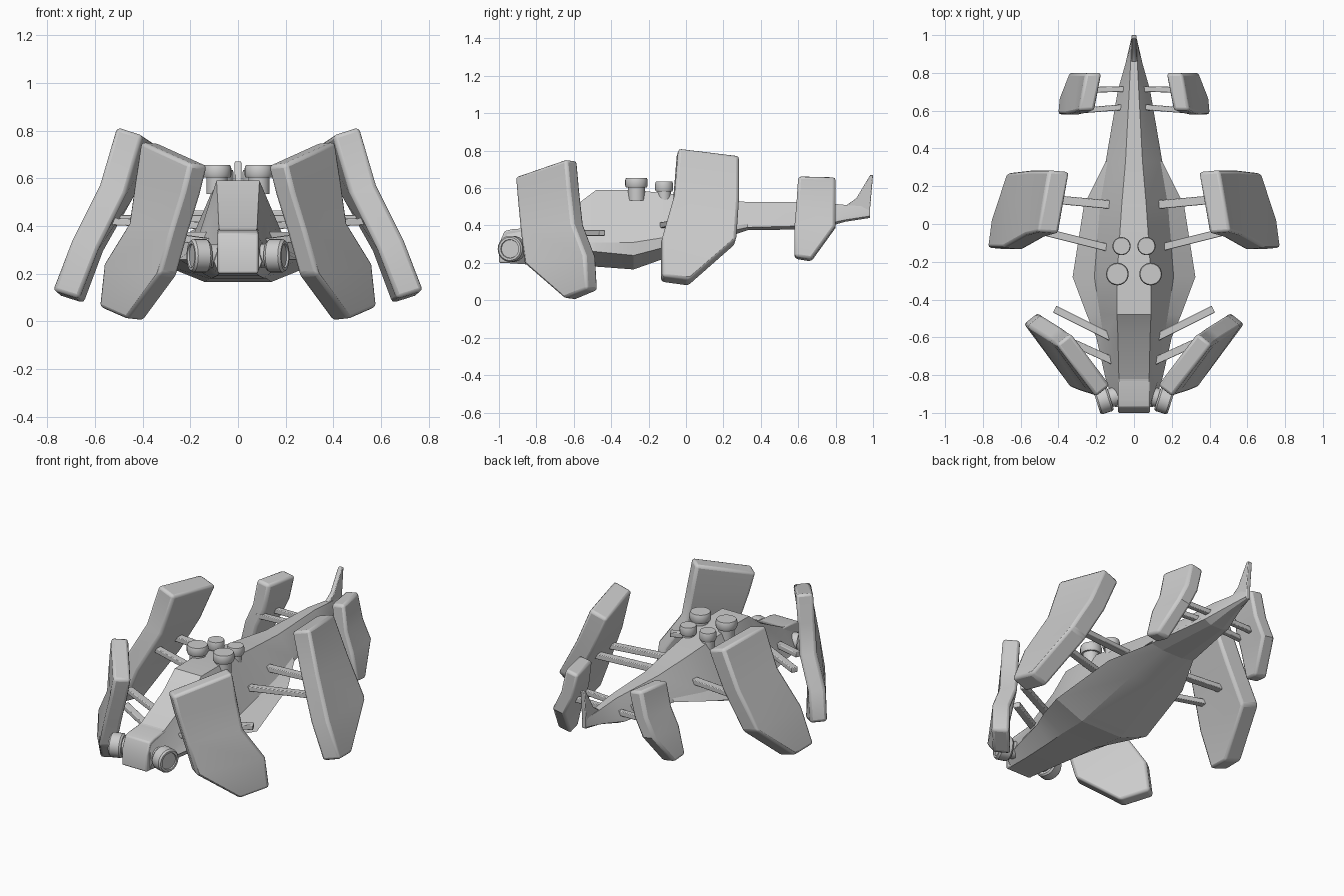
import bpy, bmesh
from math import radians
from mathutils import Vector, Matrix

cube = bpy.data.objects.get("Cube")
if cube:
    bpy.data.objects.remove(cube, do_unlink=True)

grey = bpy.data.materials.new("plain_grey")
grey.use_nodes = True
tone = (0.6, 0.6, 0.6, 1)
grey.diffuse_color = tone
for node in grey.node_tree.nodes:
    if node.type == 'BSDF_PRINCIPLED':
        node.inputs["Base Color"].default_value = tone
        node.inputs["Roughness"].default_value = 0.6


def finish(name, bm, bevel=0.0, mirror=False, angle=30):
    """Turn a bmesh into a finished object, optionally bevelled and mirrored."""
    bmesh.ops.recalc_face_normals(bm, faces=bm.faces)
    mesh = bpy.data.meshes.new(name)
    bm.to_mesh(mesh)
    bm.free()
    mesh.materials.append(grey)
    ob = bpy.data.objects.new(name, mesh)
    bpy.context.collection.objects.link(ob)
    bpy.ops.object.select_all(action='DESELECT')
    ob.select_set(True)
    bpy.context.view_layer.objects.active = ob
    bpy.ops.object.shade_smooth_by_angle(angle=radians(angle))
    if bevel:
        mod = ob.modifiers.new("soft_edges", 'BEVEL')
        mod.width = bevel
        mod.segments = 2
        mod.limit_method = 'ANGLE'
        mod.angle_limit = radians(35)
    if mirror:
        ob.modifiers.new("other_side", 'MIRROR').use_mirror_merge = False
    return ob


def loft(bm, rings):
    """Skin a list of equally long point rings and cap both ends."""
    rows = [[bm.verts.new(p) for p in ring] for ring in rings]
    n = len(rows[0])
    for a, b in zip(rows, rows[1:]):
        for i in range(n):
            j = (i + 1) % n
            bm.faces.new((a[i], a[j], b[j], b[i]))
    bm.faces.new(rows[0])
    bm.faces.new(rows[-1])


def panel(name, rows, depth):
    """Slanted plate: rows of front and back points on its outer face."""
    depth = Vector(depth)
    bm = bmesh.new()
    loft(bm, [(Vector(f), Vector(b), Vector(b) + depth, Vector(f) + depth)
              for f, b in rows])
    finish(name, bm, 0.016, True)


def strut(name, a, b, width=0.04, height=0.03):
    """Square bar between two points, repeated on the other side."""
    a, b = Vector(a), Vector(b)
    side = (b - a).cross(Vector((0, 0, 1))).normalized() * width / 2
    up = Vector((0, 0, height / 2))
    bm = bmesh.new()
    loft(bm, [(p + side + up, p - side + up, p - side - up, p + side - up)
              for p in (a, b)])
    finish(name, bm, 0.004, True)


def turned(name, profile, centre, axis):
    """Round part from (radius, height) steps along an axis, mirrored."""
    rot = Vector(axis).to_track_quat('Z', 'Y').to_matrix().to_4x4()
    place = Matrix.Translation(centre) @ rot
    bm = bmesh.new()
    rings = []
    for r, h in profile:
        rings.append([place @ (Matrix.Rotation(radians(i * 15), 3, 'Z') @ Vector((r, 0, h)))
                      for i in range(24)])
    loft(bm, rings)
    finish(name, bm, 0, True, 35)


# Hull: y, then half width and height of roof, shoulder, rim and keel
stations = [
    (-0.97, .08, .36, .09, .28, .10, .25, .08, .20),
    (-0.82, .08, .39, .13, .29, .15, .25, .09, .19),
    (-0.60, .085, .50, .16, .31, .20, .26, .11, .18),
    (-0.48, .09, .59, .18, .31, .25, .26, .12, .18),
    (-0.28, .09, .59, .21, .31, .325, .24, .14, .165),
    (0.10, .065, .55, .18, .37, .265, .34, .10, .30),
    (0.33, .045, .525, .14, .41, .15, .39, .07, .375),
    (0.71, .025, .525, .08, .42, .085, .40, .04, .38),
    (0.85, .018, .51, .04, .45, .045, .43, .02, .42),
    (0.98, .012, .50, .015, .47, .015, .45, .01, .44),
]
rings = []
for y, *s in stations:
    half = [(s[i], y, s[i + 1]) for i in range(0, 8, 2)]
    rings.append(half + [(-x, yy, z) for x, yy, z in reversed(half)])
bm = bmesh.new()
loft(bm, rings)
finish("hull", bm, 0, False, 15)


def side_plate(name, outline, half, bevel):
    """Side outline in (y, z), extruded evenly to both sides."""
    bm = bmesh.new()
    loft(bm, [[(x, y, z) for y, z in outline] for x in (-half, half)])
    finish(name, bm, bevel)


# Nose block and tail fin
side_plate("nose_block", [(-1, .20), (-1, .30), (-.97, .37), (-.93, .38),
                          (-.8, .39), (-.8, .20)], .085, .008)
side_plate("tail_fin", [(.85, .44), (.86, .51), (.91, .545), (.985, .67),
                        (1, .67), (.985, .5), (.985, .44)], .014, .004)

# Three pairs of slanted panels, from top row to bottom row
panel("front_panel", [
    ((.20, -.915, .66), (.41, -.64, .755)),
    ((.23, -.905, .54), (.435, -.625, .59)),
    ((.28, -.89, .38), (.46, -.605, .41)),
    ((.33, -.87, .20), (.565, -.54, .24)),
    ((.47, -.65, .01), (.585, -.53, .06)),
], (-.075, .06, -.008))
panel("middle_panel", [
    ((.51, -.04, .815), (.45, .285, .775)),
    ((.58, -.06, .57), (.55, .285, .55)),
    ((.695, -.125, .34), (.675, .27, .33)),
    ((.778, -.125, .13), (.755, .02, .11)),
], (-.11, -.01, -.035))
panel("rear_panel", [
    ((.295, .60, .665), (.255, .80, .66)),
    ((.32, .59, .51), (.29, .80, .51)),
    ((.365, .58, .40), (.345, .80, .40)),
    ((.405, .58, .235), (.395, .67, .22)),
], (-.085, 0, -.015))

# Struts joining the panels to the hull
strut("front_strut_outer", (.12, -.60, .36), (.42, -.45, .36))
strut("front_strut_inner", (.10, -.73, .33), (.32, -.63, .36))
strut("middle_strut_back", (.10, .10, .43), (.53, .14, .43), .045)
strut("middle_strut_front", (.12, -.13, .40), (.56, -.02, .42))
strut("rear_strut_back", (.02, .715, .45), (.26, .71, .45), .03)
strut("rear_strut_front", (.04, .62, .45), (.29, .60, .45), .03)

# Round caps on the roof
cap = [(.75, -.05), (.75, .02), (.92, .02), (1, .03), (1, .06), (.92, .072), (.8, .072)]
for name, radius, spot in (("large_roof_cap", .06, (.088, -.265, .583)),
                           ("small_roof_cap", .048, (.066, -.117, .562))):
    turned(name, [(r * radius, h) for r, h in cap], spot, (0, 0, 1))

# Round pods beside the nose
turned("nose_pod", [(.05, -.08), (.05, -.015), (.062, -.015), (.07, -.005), (.07, .05),
                    (.062, .06), (.05, .06), (.048, .052)],
       (.14, -.925, .275), (.95, -.3, 0))
